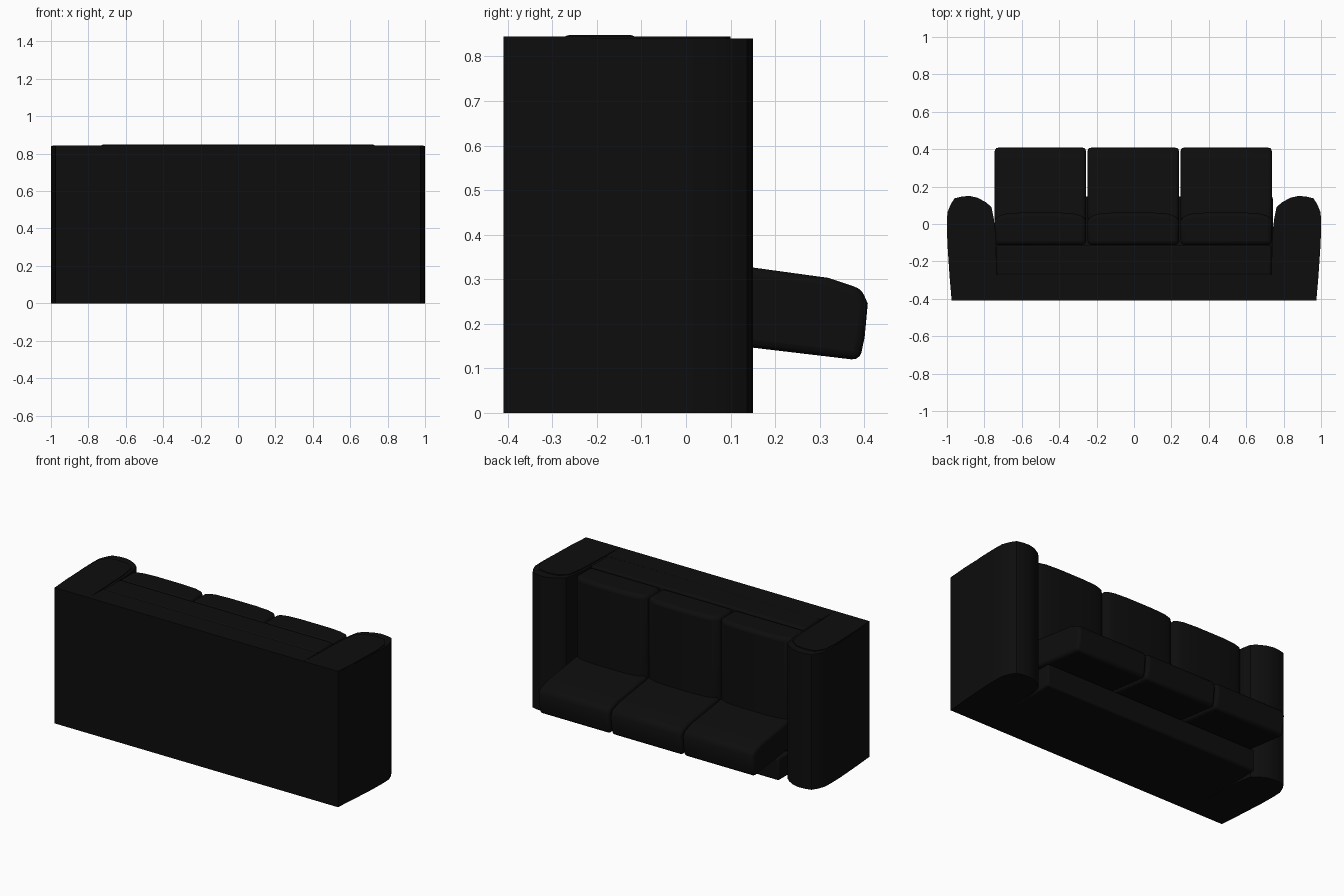
import bpy, bmesh, math

cube = bpy.data.objects.get("Cube")
if cube:
    bpy.data.objects.remove(cube, do_unlink=True)

# One black upholstery colour
leather = bpy.data.materials.new("black leather")
leather.use_nodes = True
black = (0.004, 0.004, 0.004, 1)
leather.diffuse_color = black
leather.node_tree.nodes["Principled BSDF"].inputs["Base Color"].default_value = black


def extrude(name, profile, start, end, axis="z", bevel=0.0):
    """Extrude an (x, y) profile along z, or a (y, z) profile along x."""
    bm = bmesh.new()
    rings = []
    for h in (start, end):
        points = [(a, b, h) if axis == "z" else (h, a, b) for a, b in profile]
        rings.append([bm.verts.new(p) for p in points])
    n = len(profile)
    bm.faces.new(rings[0])
    bm.faces.new(rings[1])
    for i in range(n):
        j = (i + 1) % n
        bm.faces.new((rings[0][i], rings[0][j], rings[1][j], rings[1][i]))
    bmesh.ops.recalc_face_normals(bm, faces=bm.faces)
    mesh = bpy.data.meshes.new(name)
    bm.to_mesh(mesh)
    bm.free()
    mesh.materials.append(leather)
    obj = bpy.data.objects.new(name, mesh)
    bpy.context.collection.objects.link(obj)
    if bevel:
        mod = obj.modifiers.new("soft edges", "BEVEL")
        mod.width = bevel
        mod.segments = 3
        mod.limit_method = "ANGLE"
        mod.angle_limit = math.radians(40)
    bpy.ops.object.select_all(action="DESELECT")
    obj.select_set(True)
    bpy.context.view_layer.objects.active = obj
    bpy.ops.object.shade_smooth_by_angle(angle=math.radians(35))
    return obj


def rect(a0, a1, b0, b1):
    return [(a0, b0), (a1, b0), (a1, b1), (a0, b1)]


# Rolled arms with a thin end panel
arm = [(0.73, -0.41), (0.975, -0.41), (0.986, -0.28), (0.998, -0.1), (1, 0), (0.998, 0.06),
       (0.98, 0.105), (0.96, 0.137), (0.92, 0.147), (0.88, 0.15), (0.835, 0.14),
       (0.79, 0.115), (0.762, 0.09), (0.75, 0.03), (0.74, -0.05)]
panel = [(0.74, -0.41), (0.975, -0.41), (0.985, -0.28), (0.992, -0.05), (0.985, 0.04),
         (0.95, 0.09), (0.88, 0.1), (0.82, 0.09), (0.77, 0.05), (0.755, -0.05)]
for side, sign in (("left", 1), ("right", -1)):
    extrude(side + "_arm", [(sign * x, y) for x, y in arm], 0, 0.84)
    extrude(side + "_arm_panel", [(sign * x, y) for x, y in panel], 0.835, 0.845)

# Base, padded rail and back frame
extrude("base", rect(-0.74, 0.74, -0.41, -0.27), 0, 0.845)
extrude("base_rail", rect(-0.735, 0.735, -0.275, -0.112), 0, 0.848, bevel=0.012)
extrude("back_frame", rect(-0.742, 0.742, -0.3, 0.148), 0, 0.14, bevel=0.012)

# Three seat cushions with crowned tops, and three leaning back cushions
back = [(0, 0.165), (0.145, 0.147), (0.39, 0.118), (0.401, 0.17), (0.408, 0.245),
        (0.394, 0.278), (0.32, 0.303), (0.145, 0.327), (0.02, 0.345)]
half = 0.244
for i, place in enumerate(("right", "middle", "left")):
    cx = -0.004 + (i - 1) * 0.497
    seat = [(-half, -0.112), (half, -0.112), (half, 0.02), (0.23, 0.042), (0.18, 0.056),
            (0.09, 0.062), (-0.09, 0.062), (-0.18, 0.056), (-0.23, 0.042), (-half, 0.02)]
    extrude(place + "_seat_cushion", [(cx + x, y) for x, y in seat], 0.13, 0.842, bevel=0.022)
    extrude(place + "_back_cushion", back, cx - half, cx + half, axis="x", bevel=0.018)
